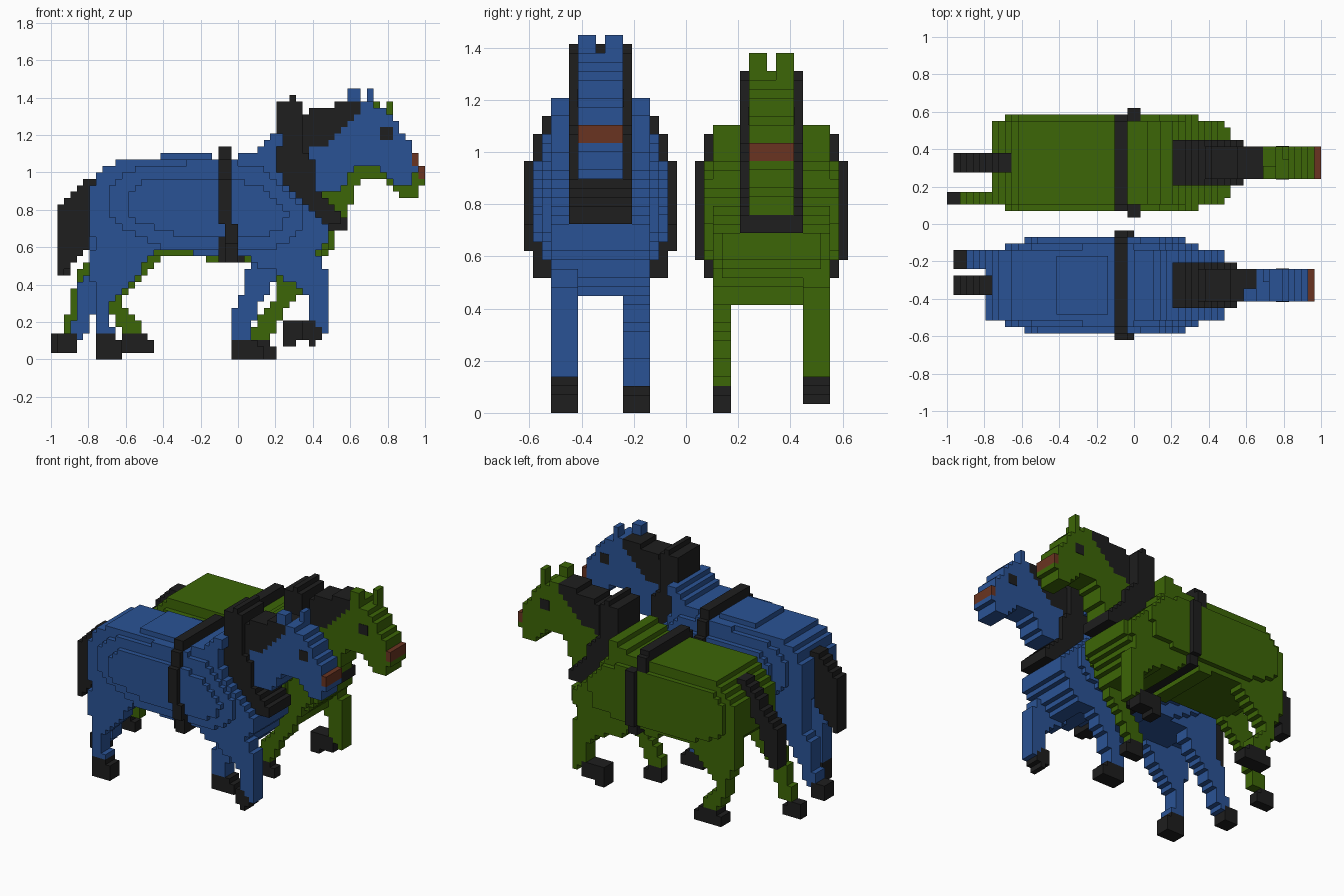
import bpy, bmesh, math
from mathutils import Matrix

if "Cube" in bpy.data.objects:
    bpy.data.objects.remove(bpy.data.objects["Cube"])

V = 2 / 58  # size of one block


def material(name, rgb):
    m = bpy.data.materials.new(name)
    m.use_nodes = True
    m.diffuse_color = (*rgb, 1)
    bsdf = m.node_tree.nodes["Principled BSDF"]
    bsdf.inputs["Base Color"].default_value = (*rgb, 1)
    bsdf.inputs["Roughness"].default_value = 0.8
    return m


BLUE = material("blue", (0.023, 0.086, 0.3))
GREEN = material("green", (0.046, 0.132, 0.002))
BLACK = material("black", (0.013, 0.013, 0.013))
BROWN = material("brown", (0.143, 0.034, 0.015))


def inside(x, z, poly):
    hit = False
    for (ax, az), (bx, bz) in zip(poly, poly[1:] + poly[:1]):
        if (az > z) != (bz > z) and x < (bx - ax) * (z - az) / (bz - az) + ax:
            hit = not hit
    return hit


def fill(slabs, centre):
    """Blocks inside slabs, each (side outline in blocks, y start, y end)."""
    cells = set()
    for poly, y0, y1 in slabs:
        xs, zs = [p[0] for p in poly], [p[1] for p in poly]
        for i in range(math.floor(min(xs)), math.ceil(max(xs))):
            for k in range(math.floor(min(zs)), math.ceil(max(zs))):
                if inside(i + 0.5001, k + 0.5001, poly):
                    cells |= {(i, j, k) for j in range(round(centre + y0), round(centre + y1))}
    return cells


def finish(name, bm, mat):
    me = bpy.data.meshes.new(name)
    bm.to_mesh(me)
    bm.free()
    me.materials.append(mat)
    bpy.context.collection.objects.link(bpy.data.objects.new(name, me))


def skin(name, mat, cells, solid):
    """Outer faces of the cells that touch no other solid block."""
    bm = bmesh.new()
    cache = {}

    def vert(p):
        if p not in cache:
            cache[p] = bm.verts.new(((p[0] - 29) * V, p[1] * V, p[2] * V))
        return cache[p]

    for cell in sorted(cells):
        for axis in range(3):
            for side in (0, 1):
                beside = list(cell)
                beside[axis] += 2 * side - 1
                if tuple(beside) in solid:
                    continue
                ring = []
                for u, v in ((0, 0), (1, 0), (1, 1), (0, 1)):
                    p = list(cell)
                    p[axis] += side
                    p[(axis + 1) % 3] += u
                    p[(axis + 2) % 3] += v
                    ring.append(vert(tuple(p)))
                bm.faces.new(ring if side else ring[::-1])
    # Merge coplanar squares into large flat faces
    bmesh.ops.dissolve_limit(bm, angle_limit=0.01, verts=bm.verts, edges=bm.edges)
    finish(name, bm, mat)


def mid(poly, hw):
    return (poly, -hw, hw)


def box(i0, i1, k0, k1):
    return [(i0, k0), (i1, k0), (i1, k1), (i0, k1)]


def shift(poly, dx, dz):
    return [(x + dx, z + dz) for x, z in poly]


def horse(tag, coat, centre, dx, dz, throat, ears, body, collar, tail, strap, legs):
    parts = {}
    solid = set()

    # Earlier parts keep the blocks they share with later ones
    def part(name, mat, slabs):
        cells = fill(slabs, centre) - solid
        solid.update(cells)
        parts[name] = (mat, cells)

    part("girth_strap", BLACK, [mid(p, hw) for p, hw in strap])
    part("collar", BLACK, [mid(collar, 3.5)])
    part("body", coat, [mid(p, hw) for p, hw in body])
    part("tail", BLACK, [mid(tail, 1.5)])

    # Head with neck
    head = [(39, throat), (39, 32), (41, 33), (44, 34), (45, 36), (48, 38), (48, 40),
            (50, 40), (51, 39), (53, 38), (54, 36), (56, 33), (56, 30), (57, 30),
            (57, 29), (56, 29), (56, 27), (54, 27), (51, 30), (48, 30.5), (46, 28.5),
            (45, throat)]
    mane = [(39, 32), (39, 38), (41, 39), (44, 39), (45, 40), (48, 40), (48, 38),
            (45, 36), (44, 34), (41, 33)]
    part("muzzle", BROWN, [mid(shift(box(56, 57, 30, 32), dx, dz), 2.5)])
    part("mane", BLACK, [mid(shift(mane, dx, dz), 2.5)])
    part("head", coat, [mid(shift(head, dx, dz), 2.5)])
    # Ears, one set a little ahead of the other
    (r0, r1), (l0, l1) = ears
    part("right_ear", coat, [(box(r0, r1, 39 + dz, 42 + dz), -2.5, -0.5)])
    part("left_ear", coat, [(box(l0, l1, 38 + dz, 42 + dz), 0.5, 2.5)])

    # Legs and hooves
    for name, (y0, y1, leg, hoof) in legs.items():
        part(name + "_hoof", BLACK, [(hoof, y0, y1)])
        part(name + "_leg", coat, [(leg, y0, y1)])

    for name, (mat, cells) in parts.items():
        skin(f"{tag}_{name}", mat, cells, solid)

    # Eyes: thin plates on both cheeks
    for side, sign in (("right", -1), ("left", 1)):
        bm = bmesh.new()
        place = Matrix.Translation((23 * V, (centre + sign * 2.5) * V, (35 + dz) * V))
        bmesh.ops.create_cube(bm, size=1, matrix=place @ Matrix.Diagonal((2 * V, 0.006, 2 * V, 1)))
        finish(f"{tag}_{side}_eye", bm, BLACK)


# Raised foreleg shared by both horses
raised_leg = [(33, 16), (41, 17), (43, 13), (43, 4), (42, 4), (42, 5), (41, 5),
              (41, 6), (40, 6), (40, 10), (38, 12), (35, 13)]

# Blue horse
horse(
    "blue_horse", BLUE, -9.5, 0, 0, 26, ((46, 48), (49, 50)),
    body=[
        ([(6, 20), (6, 27), (7, 27), (7, 28), (8, 29), (9, 30), (11, 31),
          (29, 31), (29, 32), (32, 32), (33, 33), (34, 34),
          (34, 35), (36, 35), (35, 31), (36, 28), (40, 24), (43, 21), (43, 19), (41, 16),
          (39, 13), (33, 14), (30, 16), (22, 16), (22, 17), (14, 17), (8, 18)], 5.5),
        (box(17, 25, 31, 32), 4.5),
        ([(9, 22), (9, 26), (11, 29), (15, 30), (26, 31), (32, 30), (36, 27), (39, 24),
          (39, 20), (34, 17), (18, 17), (12, 20)], 6.5),
        ([(12, 22), (12, 26), (15, 28), (29, 28), (34, 26), (37, 23), (36, 20),
          (32, 19), (20, 19)], 7.5)],
    collar=[(35, 39), (36, 40), (37, 40), (37, 41), (38, 41), (39, 39), (39, 33),
            (41, 31), (41, 27), (45, 23), (45, 21), (43, 21), (40, 24), (36, 28),
            (35, 31)],
    tail=[(1, 13), (1, 23), (4, 26.5), (5, 28), (7, 28), (7, 21), (6, 17), (3, 14)],
    strap=[(box(26, 28, 15, 33), 6.5),
           (box(26, 28, 21, 31), 7.5), (box(27, 29, 15, 21), 7.5),
           (box(26, 28, 21, 28), 8.5), (box(27, 29, 18, 21), 8.5)],
    legs={
        "right_rear": (-5.5, -2.5,
                       [(7, 4), (10, 4), (9, 7), (9, 9), (12, 11), (14, 14), (17, 17),
                        (7, 20), (6, 14), (7, 10)],
                       [(7, 0), (11, 0), (11, 2), (10, 4), (7, 4)]),
        "left_rear": (2.5, 5.5,
                      [(13, 17), (12, 13), (8, 9), (6, 6), (6, 4), (5, 3), (4, 3),
                       (4, 4), (3, 4), (4, 7), (4, 11), (6, 14), (6, 20)],
                      [(1, 1), (4, 1), (4, 4), (1, 4)]),
        "left_front": (2.5, 5.5,
                       [(28, 3), (28, 7), (30, 11), (31, 17), (38, 16), (34, 11),
                        (32, 8), (31, 3)],
                       [(28, 0), (33, 0), (33, 2), (32, 3), (28, 3)]),
        "right_front": (-5.5, -2.5, raised_leg,
                        [(39, 3), (40, 3), (40, 2), (41, 2), (41, 3), (42, 3), (42, 5),
                         (41, 5), (41, 6), (39, 6)])})

# Green horse
horse(
    "green_horse", GREEN, 9.5, 1, -2, 24, ((49, 51), (52, 53)),
    body=[
        ([(7, 20), (7, 25), (10, 28), (11, 30), (30, 30), (34, 32), (35, 32), (35, 29),
          (37, 26), (40, 23), (43, 20), (43, 18), (41, 15), (40, 12), (33, 13), (30, 16),
          (27, 16), (27, 15), (24, 15), (24, 16), (14, 16), (9, 17)], 6.5),
        ([(36, 27), (40, 23), (43, 20), (44, 20), (44, 18), (41, 14), (36, 14)], 5.5),
        ([(9, 20), (9, 26), (12, 28), (31, 28), (36, 27), (39, 23), (38, 18),
          (30, 17), (16, 17)], 7.5)],
    collar=[(35, 36), (36, 37), (37, 37), (37, 38), (38, 38), (39, 36), (39, 31),
            (42, 28), (42, 26), (46, 22), (46, 20), (43, 20), (40, 23), (37, 26),
            (35, 29)],
    tail=[(1, 13), (1, 20), (5, 25), (8, 29), (10, 29), (10, 25), (6, 22), (4, 17),
          (3, 13)],
    strap=[(box(26, 28, 20, 32), 6.5), (box(26, 28, 28, 31), 7.5),
           (box(28, 30, 15, 28), 7.5), (box(28, 30, 17, 28), 8.5)],
    legs={
        "left_rear": (3.5, 6.5,
                      [(7, 20), (18, 17), (16, 14), (13, 11), (11, 9), (14, 5), (14, 4),
                       (11, 4), (9, 8), (9, 10), (7, 14)],
                      [(10, 1), (16, 1), (16, 3), (14, 4), (11, 4)]),
        "right_rear": (-6.5, -4.5,
                       [(7, 20), (13, 17), (10, 13), (6, 9), (5, 4), (2, 4), (3, 9),
                        (4, 13), (6, 16)],
                       [(0, 1), (4, 1), (4, 3), (3, 4), (0, 4)]),
        "right_front": (-6.5, -4.5,
                        [(31, 3), (32, 6), (35, 10), (35, 15), (41, 16), (39, 11),
                         (36, 7), (34, 3)],
                        [(31, 0), (35, 0), (35, 2), (34, 3), (31, 3)]),
        "left_front": (3.5, 6.5, raised_leg,
                       [(36, 2), (38, 2), (38, 3), (41, 3), (41, 6), (36, 6)])})
